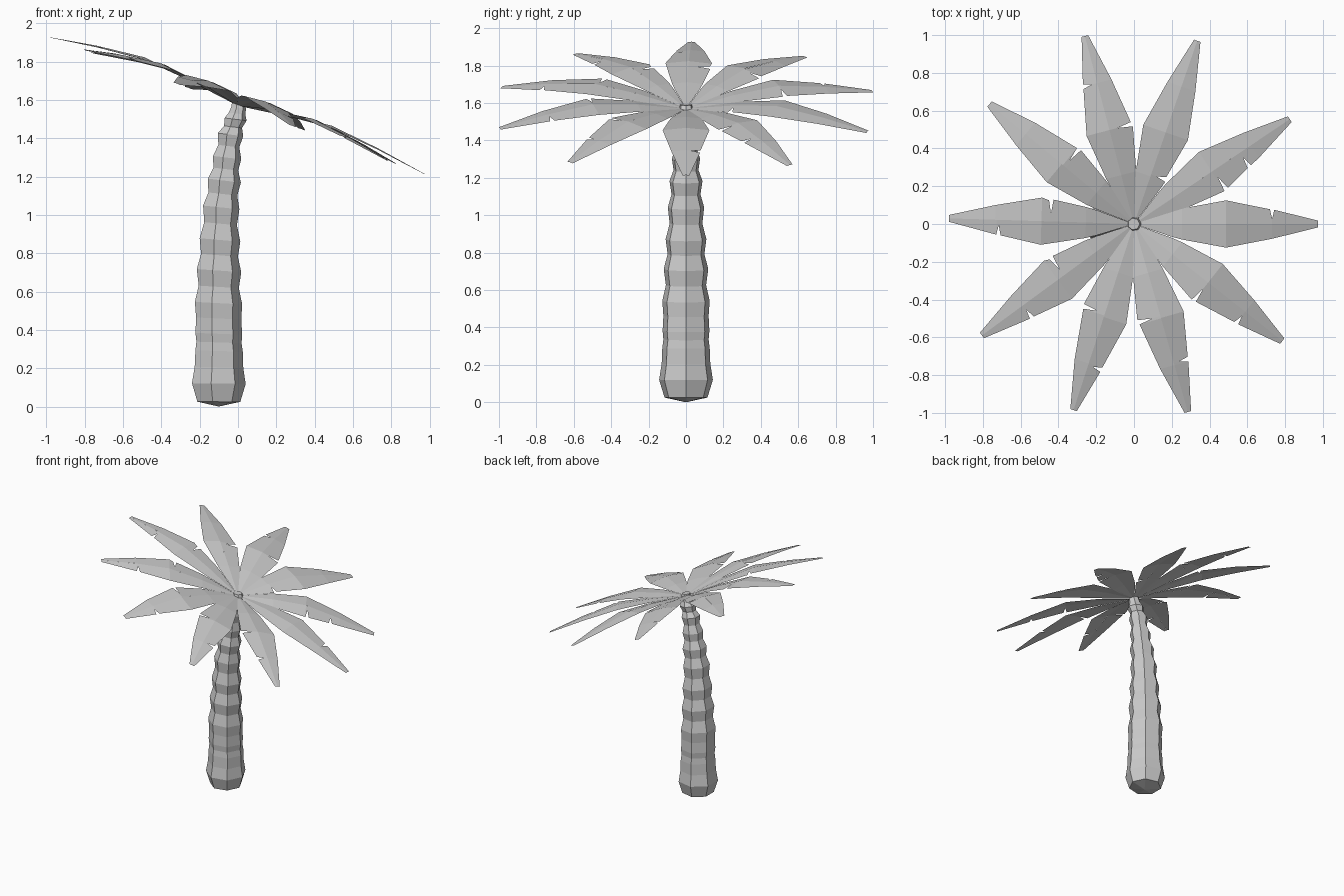
import bpy, bmesh, math

if "Cube" in bpy.data.objects:
    bpy.data.objects.remove(bpy.data.objects["Cube"])

def lerp(table, t):
    for (a, va), (b, vb) in zip(table, table[1:]):
        if t <= b:
            return va + (vb - va) * (t - a) / (b - a)
    return table[-1][1]

def finish(bm, name):
    me = bpy.data.meshes.new(name)
    bm.to_mesh(me)
    bm.free()
    ob = bpy.data.objects.new(name, me)
    bpy.context.collection.objects.link(ob)
    return ob

# trunk: seven-sided leaning stack of bulges (z, xmin, xmax)
bulges = [(0.12, -0.24, 0.04), (0.29, -0.222, 0.025), (0.38, -0.222, 0.022),
          (0.54, -0.225, 0.022), (0.71, -0.215, 0.017), (0.87, -0.20, 0.012),
          (1.04, -0.182, 0.007), (1.18, -0.157, 0.015), (1.30, -0.13, 0.017),
          (1.42, -0.105, 0.027), (1.50, -0.07, 0.045), (1.56, -0.035, 0.042)]
rings = [(0.025, -0.212, 0.012)]
for i, (z, a, b) in enumerate(bulges):
    rings.append((z, a, b))
    if i + 1 < len(bulges):
        z2, a2, b2 = bulges[i + 1]
        n = 0.015 if 2 < i < 10 else 0.005
        rings.append(((z + z2) / 2, (a + a2) / 2 + n, (b + b2) / 2 - n))
rings.append((1.59, -0.03, 0.03))

bm = bmesh.new()
loops = []
for z, a, b in rings:
    r = (b - a) / 1.9
    cx = b - r
    tilt = 0.12 * min(1, z / 1.2)
    loop = []
    for k in range(7):
        t = 2 * math.pi * k / 7
        loop.append(bm.verts.new((cx + r * math.cos(t), r * math.sin(t),
                                  z - tilt * r * math.cos(t))))
    loops.append(loop)
for p, q in zip(loops, loops[1:]):
    for k in range(7):
        bm.faces.new((p[k], p[(k + 1) % 7], q[(k + 1) % 7], q[k]))
bottom = bm.verts.new((-0.10, 0, 0))
for k in range(7):
    bm.faces.new((bottom, loops[0][(k + 1) % 7], loops[0][k]))
bm.faces.new(loops[-1])
finish(bm, "trunk")

# fronds: ten thin arched leaves in a tilted crown, with torn notches
WIDTH = [(0, 0), (0.2, 0.066), (0.26, 0.082), (0.5, 0.125), (0.75, 0.078), (1, 0.018)]
ARCH = [(0, 0), (0.27, 0.05), (0.5, 0.075), (0.75, 0.045), (1, 0)]
# tip x, tip y, left notches, right notches
fronds = [(0.975, 0.0, [0.75], []), (0.825, 0.555, [], [0.51, 0.68]),
          (0.335, 0.97, [], [0.27]), (-0.26, 0.995, [0.75], [0.5]),
          (-0.765, 0.635, [], [0.48]), (-0.98, 0.03, [0.73], [0.45]),
          (-0.805, -0.59, [0.73], [0.46]), (-0.32, -0.985, [0.76], [0.48]),
          (0.285, -0.995, [0.74], [0.49]), (0.785, -0.62, [], [0.5, 0.75])]

for i, (tx, ty, left, right) in enumerate(fronds):
    bm = bmesh.new()
    length = math.hypot(tx, ty)
    ux, uy = tx / length, ty / length

    def point(t, w, drop):
        x, y = ux * t * length - uy * w, uy * t * length + ux * w
        return bm.verts.new((x, y, 1.57 - 0.365 * x + lerp(ARCH, t) - drop))

    for side, cuts in ((1, left), (-1, right)):
        st = [(t, w) for t, w in WIDTH if all(abs(t - c) > 0.025 for c in cuts)]
        for c in cuts:
            w = lerp(WIDTH, c)
            st += [(c - 0.012, w), (c, w * 0.35), (c + 0.012, w * 0.96)]
        st.sort()
        pairs = [(point(t, 0, 0), point(t, side * w, w * 0.1)) for t, w in st]
        for (m, e), (m2, e2) in zip(pairs, pairs[1:]):
            bm.faces.new((m, m2, e2, e) if side > 0 else (m, e, e2, m2))
    bmesh.ops.remove_doubles(bm, verts=bm.verts, dist=0.0005)
    finish(bm, f"frond_{i + 1}")
